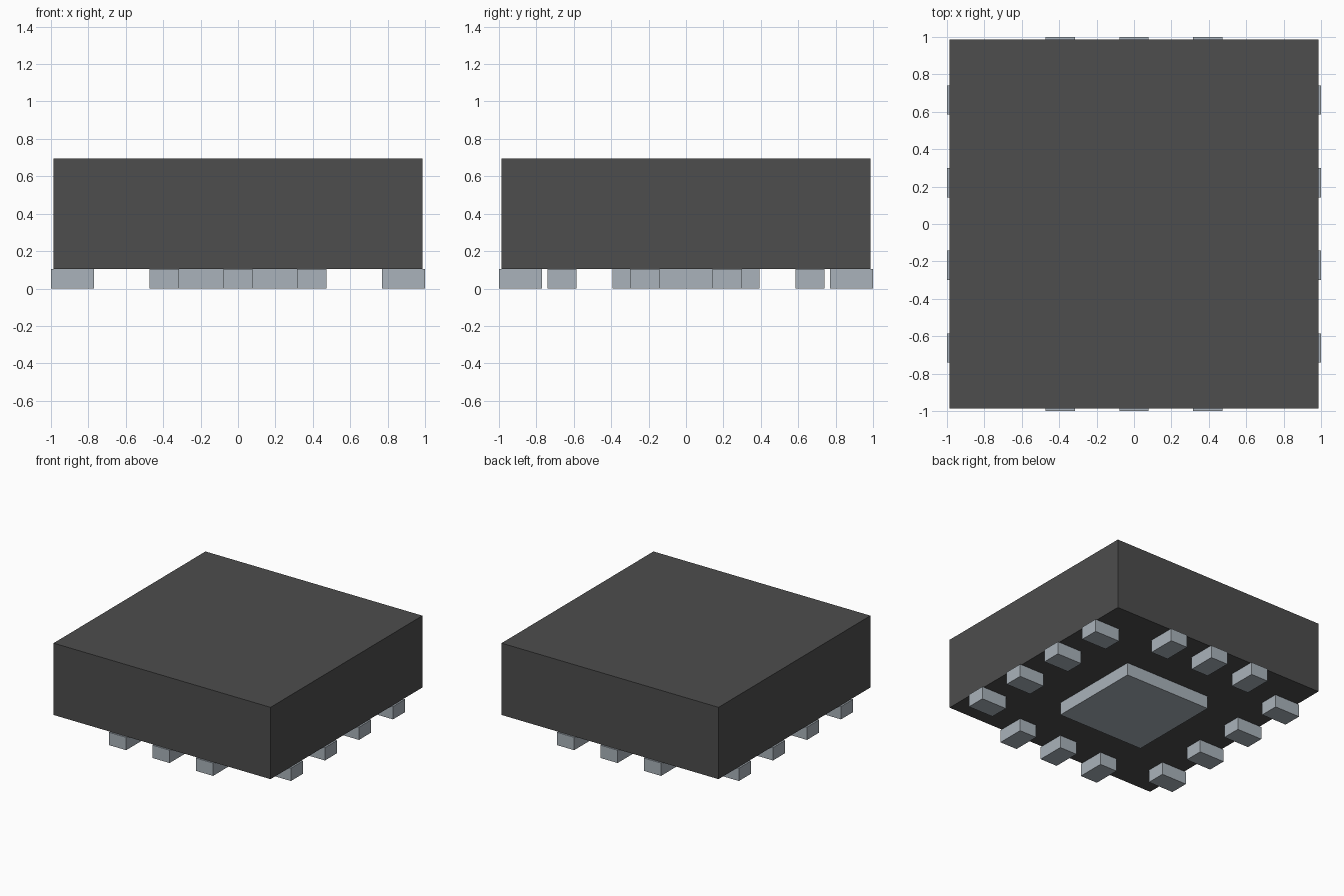
import bpy

cube = bpy.data.objects.get("Cube")
if cube:
    bpy.data.objects.remove(cube, do_unlink=True)


def material(name, rgb):
    m = bpy.data.materials.new(name)
    m.use_nodes = True
    m.diffuse_color = (*rgb, 1)
    m.node_tree.nodes["Principled BSDF"].inputs["Base Color"].default_value = (*rgb, 1)
    return m


def box(name, center, size, mat):
    bpy.ops.mesh.primitive_cube_add(size=1, location=center)
    ob = bpy.context.object
    ob.name = name
    ob.scale = size
    bpy.ops.object.transform_apply(location=False, rotation=False, scale=True)
    ob.data.materials.append(mat)
    return ob


charcoal = material("charcoal plastic", (0.074, 0.074, 0.074))
metal = material("grey metal", (0.40, 0.45, 0.495))

PAD_H = 0.105      # pad height
PAD_W = 0.157      # contact width
PAD_L = 0.23       # contact length
EDGE = 1 - PAD_L / 2

# Package body resting on the contacts
box("body", (0, 0, (PAD_H + 0.695) / 2), (1.972, 1.972, 0.695 - PAD_H), charcoal)

# Large square pad under the middle
box("center_pad", (0, 0, PAD_H / 2), (0.787, 0.787, PAD_H), metal)

# Four contacts on the left and right, three on the front and back
for sign, side in ((1, "left"), (-1, "right")):
    for i, y in enumerate((-0.663, -0.221, 0.221, 0.663)):
        box(f"{side}_contact_{i + 1}", (sign * EDGE, y, PAD_H / 2), (PAD_L, PAD_W, PAD_H), metal)
for sign, side in ((1, "back"), (-1, "front")):
    for i, x in enumerate((-0.395, 0, 0.395)):
        box(f"{side}_contact_{i + 1}", (x, sign * EDGE, PAD_H / 2), (PAD_W, PAD_L, PAD_H), metal)
